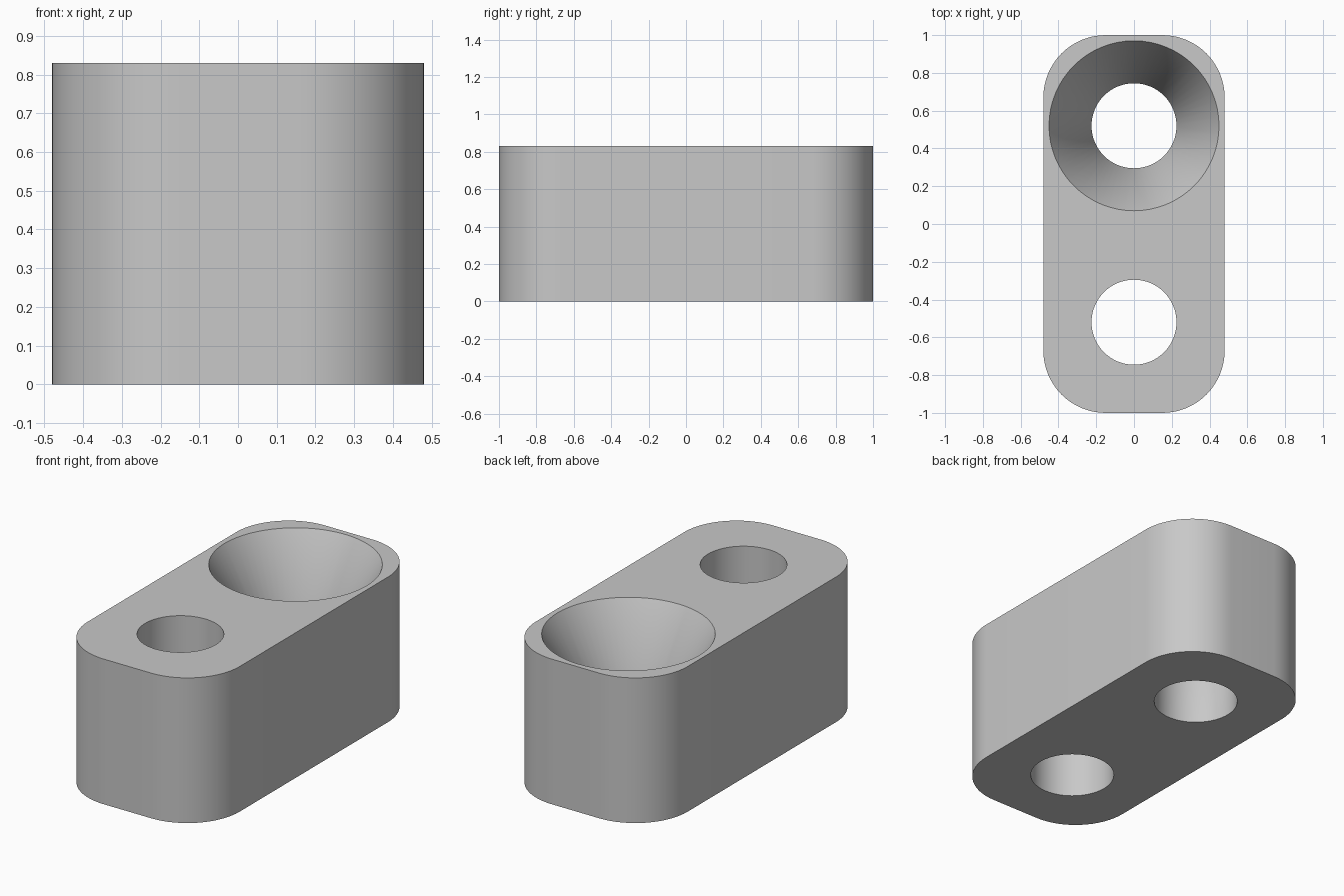
import bpy
import bmesh

HEIGHT = 0.83
HOLE_RADIUS = 0.225
SINK_RADIUS = 0.45
SINK_DEPTH = 0.42
HOLE_Y = 0.52
SIDES = 64

cube = bpy.data.objects.get("Cube")
if cube:
    bpy.data.objects.remove(cube, do_unlink=True)

grey = bpy.data.materials.new("plain grey")
grey.use_nodes = True
colour = (0.58, 0.58, 0.58, 1)
grey.diffuse_color = colour
grey.node_tree.nodes["Principled BSDF"].inputs["Base Color"].default_value = colour


def add_object(name, bm):
    mesh = bpy.data.meshes.new(name)
    bmesh.ops.recalc_face_normals(bm, faces=bm.faces)
    bm.to_mesh(mesh)
    bm.free()
    mesh.materials.append(grey)
    obj = bpy.data.objects.new(name, mesh)
    bpy.context.collection.objects.link(obj)
    return obj


def turned_cutter(name, y, profile):
    """Closed solid of revolution from (radius, z) pairs, bottom to top."""
    bm = bmesh.new()
    rings = []
    for radius, z in profile:
        ring = bmesh.ops.create_circle(bm, segments=SIDES, radius=radius)["verts"]
        bmesh.ops.translate(bm, verts=ring, vec=(0, y, z))
        rings.append(ring)
    for low, high in zip(rings, rings[1:]):
        for i in range(SIDES):
            j = (i + 1) % SIDES
            bm.faces.new((low[i], low[j], high[j], high[i]))
    bm.faces.new(rings[0])
    bm.faces.new(rings[-1])
    obj = add_object(name, bm)
    obj.hide_render = True
    return obj


# Block with rounded upright corners
bm = bmesh.new()
bmesh.ops.create_cube(bm, size=1)
bmesh.ops.scale(bm, verts=bm.verts, vec=(0.96, 2, HEIGHT))
bmesh.ops.translate(bm, verts=bm.verts, vec=(0, 0, HEIGHT / 2))
uprights = [e for e in bm.edges if abs(e.verts[0].co.z - e.verts[1].co.z) > 0.1]
bmesh.ops.bevel(bm, geom=uprights, offset=0.33, offset_type='OFFSET',
                segments=16, profile=0.5, affect='EDGES')
block = add_object("drilled_block", bm)

# Straight front hole and countersunk back hole
over = 0.1
flare = SINK_RADIUS + over * (SINK_RADIUS - HOLE_RADIUS) / SINK_DEPTH
cutters = [
    turned_cutter("front_hole_cutter", -HOLE_Y,
                  [(HOLE_RADIUS, -over), (HOLE_RADIUS, HEIGHT + over)]),
    turned_cutter("back_countersink_cutter", HOLE_Y,
                  [(HOLE_RADIUS, -over), (HOLE_RADIUS, HEIGHT - SINK_DEPTH),
                   (flare, HEIGHT + over)]),
]

bpy.ops.object.select_all(action='DESELECT')
block.select_set(True)
bpy.context.view_layer.objects.active = block
for cutter in cutters:
    cut = block.modifiers.new(cutter.name, 'BOOLEAN')
    cut.operation = 'DIFFERENCE'
    cut.solver = 'EXACT'
    cut.object = cutter
    bpy.ops.object.modifier_apply(modifier=cut.name)
for cutter in cutters:
    bpy.data.objects.remove(cutter, do_unlink=True)

bpy.ops.object.shade_smooth_by_angle(angle=0.55)
